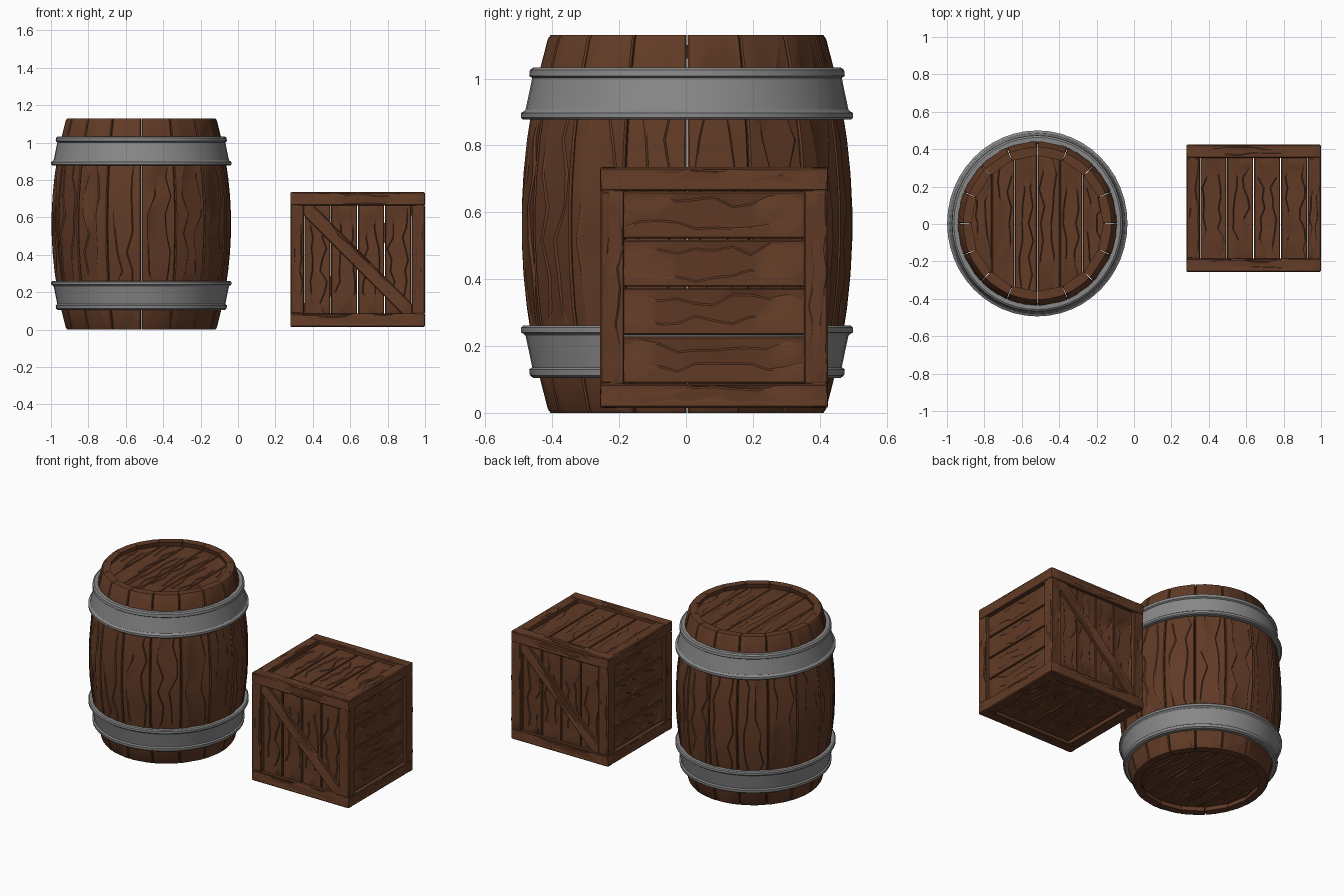
import bpy, bmesh, math, random
from mathutils import Vector

if "Cube" in bpy.data.objects:
    bpy.data.objects.remove(bpy.data.objects["Cube"])

rng = random.Random(7)


def material(name, rgb):
    m = bpy.data.materials.new(name)
    m.diffuse_color = (*rgb, 1)
    m.use_nodes = True
    m.node_tree.nodes["Principled BSDF"].inputs["Base Color"].default_value = m.diffuse_color
    return m


WOOD = material("brown_wood", (0.12, 0.043, 0.019))
METAL = material("grey_metal", (0.25, 0.25, 0.25))


def finish(bm, name, mat, angle=30):
    bmesh.ops.recalc_face_normals(bm, faces=bm.faces[:])
    me = bpy.data.meshes.new(name)
    bm.to_mesh(me)
    bm.free()
    me.materials.append(mat)
    ob = bpy.data.objects.new(name, me)
    bpy.context.collection.objects.link(ob)
    bpy.ops.object.select_all(action='DESELECT')
    ob.select_set(True)
    bpy.context.view_layer.objects.active = ob
    bpy.ops.object.shade_smooth_by_angle(angle=math.radians(angle))
    return ob


# Weathered plank: u along, v across, w depth (0 = outer face), with zigzag grain
def plank(bm, place, length, width, thick, rows=10, depth=0.009, b=0.005, creases=2):
    us = [-length / 2] + [(-0.5 + i / rows) * length * 0.98 for i in range(rows + 1)] + [length / 2]
    base = [width * ((k + 0.5) / creases - 0.5) + rng.uniform(-.06, .06) * width
            for k in range(creases)]
    rings = []
    for i, u in enumerate(us):
        drop = b if i in (0, len(us) - 1) else 0
        fade = math.sin(math.pi * i / (len(us) - 1))
        pts = [(-width / 2, -b - drop), (-width / 2 + b, -drop)]
        for k, c in enumerate(base):
            c += rng.uniform(-.14, .14) * width
            d = depth * fade * rng.uniform(0.2, 1)
            pts += [(c, -drop), (c + 0.005, -drop - d)]
        pts += [(width / 2 - b, -drop), (width / 2, -b - drop),
                (width / 2, -thick), (-width / 2, -thick)]
        rings.append([bm.verts.new(place(u, v, w)) for v, w in pts])
    n = len(rings[0])
    for r0, r1 in zip(rings, rings[1:]):
        for j in range(n):
            bm.faces.new((r0[j], r0[(j + 1) % n], r1[(j + 1) % n], r1[j]))
    bm.faces.new(rings[0])
    bm.faces.new(rings[-1][::-1])


# ---------- Barrel ----------
CX, CY, H, SX = -0.517, 0.003, 1.13, 0.97


def bulge(z):
    return 0.413 + 0.082 * (1 - ((z - H / 2) / (H / 2)) ** 2)


# Staves
STAVES = 16
bm = bmesh.new()
for s in range(STAVES):
    mid = (s + 0.5) * math.tau / STAVES

    def stave(u, v, w, mid=mid):
        z = u + H / 2
        r, a = bulge(z) + w, mid + v / 0.46
        return Vector((CX + SX * r * math.cos(a), CY + r * math.sin(a), z))
    plank(bm, stave, H, math.tau * 0.46 / STAVES - 0.003, 0.05, rows=11)
finish(bm, "barrel_staves", WOOD)

# Lids, made of planks trimmed to a circle
R = 0.375
for name, z0, sign in (("barrel_top_lid", 1.10, 1), ("barrel_bottom_lid", 0.03, -1)):
    bm = bmesh.new()
    for i in range(6):
        off = (i - 2.5) * R / 3

        def board(u, v, w, off=off):
            x = off + v
            return Vector((CX + SX * x, CY + u * math.sqrt(max(R * R - x * x, 1e-6)), z0 + sign * w))
        plank(bm, board, 2, R / 3 - 0.002, 0.04, rows=8)
    finish(bm, name, WOOD)


# Metal bands: a plain strap between two raised rims
def lathe(bm, profile, segs=48):
    rings = [[bm.verts.new((CX + SX * r * math.cos(a), CY + r * math.sin(a), z)) for r, z in profile]
             for a in (math.tau * i / segs for i in range(segs))]
    n = len(profile)
    for i in range(segs):
        a, c = rings[i], rings[(i + 1) % segs]
        for j in range(n):
            bm.faces.new((a[j], a[(j + 1) % n], c[(j + 1) % n], c[j]))


BAND = [(0.425, 0.105), (0.460, 0.105), (0.470, 0.112), (0.472, 0.130), (0.463, 0.136),
        (0.472, 0.180), (0.483, 0.231), (0.488, 0.236), (0.497, 0.241), (0.497, 0.255),
        (0.490, 0.261), (0.455, 0.261)]
for name, flip in (("barrel_lower_band", False), ("barrel_upper_band", True)):
    bm = bmesh.new()
    lathe(bm, [(r, H + 0.008 - z if flip else z) for r, z in BAND])
    finish(bm, name, METAL)

# ---------- Crate ----------
LO, HI = Vector((0.28, -0.257, 0.014)), Vector((1.0, 0.425, 0.736))
C, S = (LO + HI) / 2, HI - LO
X, Y, Z = Vector((1, 0, 0)), Vector((0, 1, 0)), Vector((0, 0, 1))
FR = 0.07   # frame board width


def size(axis):
    return abs(axis.dot(S))


# One crate side: four slats along V, a frame on top, an optional diagonal brace
def side(name, U, V, N, rails_along_u, brace, inset):
    bm = bmesh.new()
    face = C + N * (size(N) / 2 - inset)
    w, h = size(U) - 0.004, size(V) - 0.004

    def put(cu, cv, cn, direction, across):
        return lambda u, v, n: face + U * cu + V * cv + direction * u + across * v + N * (cn + n)

    iw, ih = w - 2 * FR, h - 2 * FR
    for i in range(4):
        plank(bm, put((i - 1.5) * iw / 4, 0, -0.02, V, U), ih + 0.02, iw / 4 - 0.005, 0.02, b=0.004)
    lu, lv = (w, ih) if rails_along_u else (iw, h)
    for sgn in (-1, 1):
        plank(bm, put(0, sgn * (h - FR) / 2, 0, U, V), lu, FR, 0.045, depth=0.006, b=0.004)
        plank(bm, put(sgn * (w - FR) / 2, 0, 0, V, U), lv, FR, 0.045, depth=0.006, b=0.004)
    if brace:
        d = (U * iw - V * ih).normalized()
        plank(bm, put(0, 0, -0.005, d, N.cross(d)), math.hypot(iw, ih) + 0.02, 0.075, 0.016,
              depth=0.007, b=0.004)
    finish(bm, name, WOOD)


side("crate_front", X, Z, -Y, True, True, 0.0)
side("crate_back", -X, Z, Y, True, True, 0.0)
side("crate_right", Z, Y, X, False, False, 0.0)
side("crate_left", Z, -Y, -X, False, False, 0.0)
side("crate_top", X, Y, Z, True, False, 0.0)
side("crate_bottom", X, -Y, -Z, True, False, 0.0)
